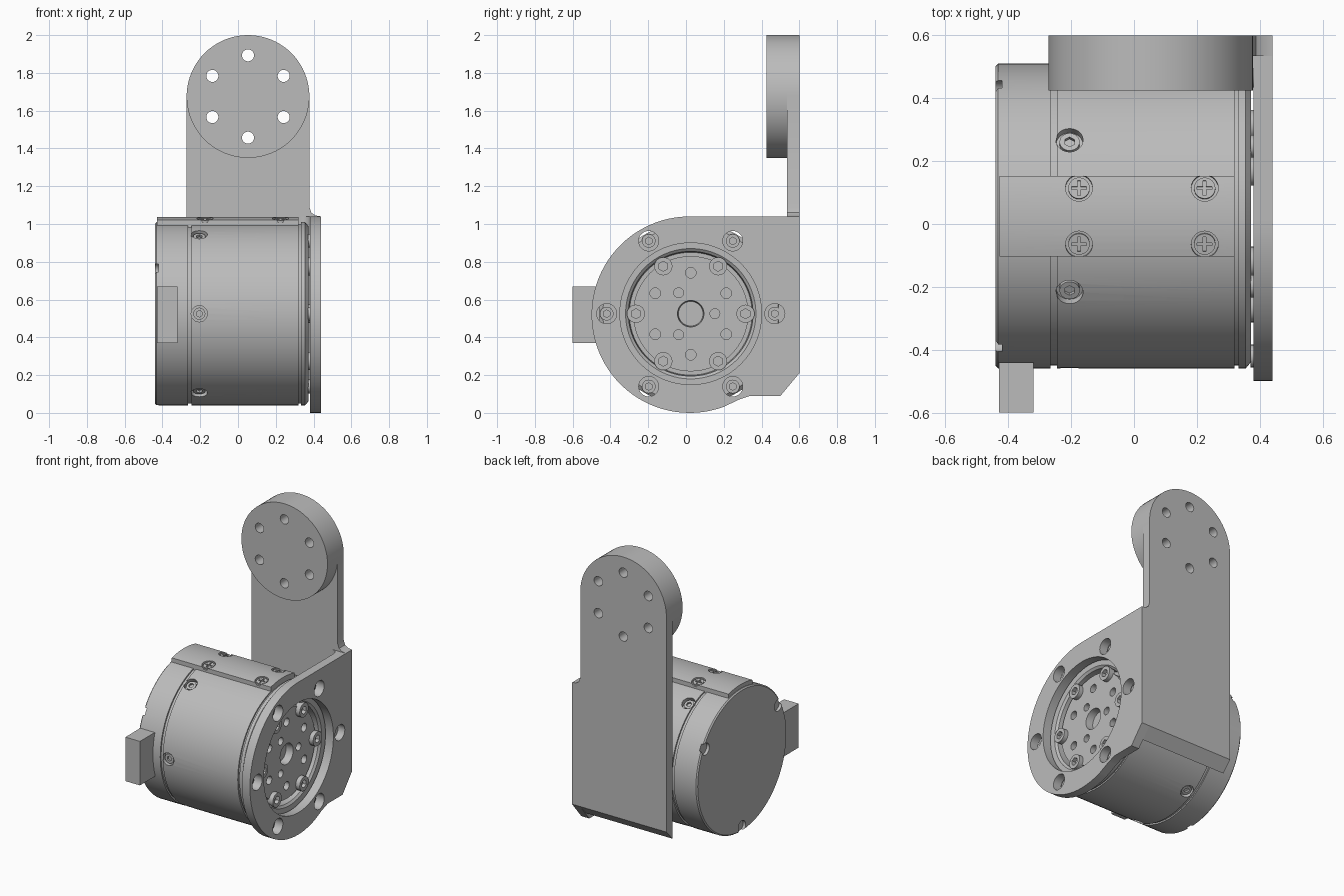
import bpy, bmesh
from math import sin, cos, pi, radians
from mathutils import Vector, Matrix

cube = bpy.data.objects.get("Cube")
if cube:
    bpy.data.objects.remove(cube)

grey = bpy.data.materials.new("plain grey")
grey.use_nodes = True
grey.diffuse_color = (0.5, 0.5, 0.5, 1)
grey.node_tree.nodes["Principled BSDF"].inputs["Base Color"].default_value = (0.5, 0.5, 0.5, 1)

AXIS = Vector((0, 0.025, 0.525))      # motor axis, running along x
X, Y, Z = Vector((1, 0, 0)), Vector((0, 1, 0)), Vector((0, 0, 1))
SIXTH = [radians(60 * k) for k in range(6)]


def radial(angle):
    return Vector((0, cos(angle), sin(angle)))


def on_motor(x, r, angle):
    return AXIS + X * x + radial(angle) * r


def finish(name, bm):
    bmesh.ops.recalc_face_normals(bm, faces=bm.faces)
    mesh = bpy.data.meshes.new(name)
    bm.to_mesh(mesh)
    bm.free()
    mesh.materials.append(grey)
    obj = bpy.data.objects.new(name, mesh)
    bpy.context.collection.objects.link(obj)
    return obj


def activate(obj):
    bpy.ops.object.select_all(action='DESELECT')
    obj.select_set(True)
    bpy.context.view_layer.objects.active = obj


def smooth(obj):
    activate(obj)
    bpy.ops.object.shade_smooth_by_angle(angle=radians(25))


def prism(name, points, axis, low, high):
    """Extrude a 2D outline along an axis."""
    place = {"x": lambda a, b, t: (t, a, b), "y": lambda a, b, t: (a, t, b),
             "z": lambda a, b, t: (a, b, t)}[axis]
    bm = bmesh.new()
    face = bm.faces.new([bm.verts.new(place(a, b, low)) for a, b in points])
    new = bmesh.ops.extrude_face_region(bm, geom=[face])["geom"]
    step = Vector(place(0, 0, high - low))
    bmesh.ops.translate(bm, vec=step, verts=[v for v in new if isinstance(v, bmesh.types.BMVert)])
    return finish(name, bm)


def lathe(name, profile, steps):
    """Revolve (x, radius) points around the motor axis."""
    bm = bmesh.new()
    verts = [bm.verts.new(AXIS + X * x + Z * r) for x, r in profile]
    edges = [bm.edges.new(pair) for pair in zip(verts, verts[1:])]
    bmesh.ops.spin(bm, geom=verts + edges, cent=AXIS, axis=X, angle=2 * pi, steps=steps)
    bmesh.ops.remove_doubles(bm, verts=bm.verts, dist=0.0005)
    return finish(name, bm)


def rod(bm, base, direction, radius, length, sides=24):
    turn = direction.to_track_quat('Z', 'Y').to_matrix().to_4x4()
    where = Matrix.Translation(base + direction * length / 2) @ turn
    bmesh.ops.create_cone(bm, cap_ends=True, segments=sides, radius1=radius,
                          radius2=radius, depth=length, matrix=where)


def cut(obj, bm):
    cutter = finish("cutter", bm)
    cutter.hide_render = True
    mod = obj.modifiers.new("holes", 'BOOLEAN')
    mod.operation, mod.solver, mod.object = 'DIFFERENCE', 'EXACT', cutter
    activate(obj)
    bpy.ops.object.modifier_apply(modifier=mod.name)
    bpy.data.objects.remove(cutter)


# Motor body: rear cap, grooves, front rim, recessed rotor and centre bore
body = lathe("motor_body", [
    (-.44, 0), (-.44, .477), (-.432, .485), (-.265, .485), (-.265, .475), (-.245, .475),
    (-.245, .485), (.32, .485), (.32, .475), (.333, .475), (.333, .485), (.355, .485),
    (.372, .465), (.372, .345), (.36, .33), (.3, .325), (.3, .305), (.35, .305),
    (.35, .07), (.3, .065), (.3, 0)], 96)
holes = bmesh.new()
for a in SIXTH:
    rod(holes, on_motor(-.205, .455, a), radial(a), .043, .08)
    rod(holes, on_motor(.3, .217, a + pi / 6), X, .028, .1)
for a in SIXTH[::2]:
    rod(holes, on_motor(.3, .128, a), X, .026, .1)
    rod(holes, on_motor(-.42, .452, a + pi / 6), -X, .04, .05)
cut(body, holes)
smooth(body)

# Curved cover pad along the top
arc = [(.128 * k / 6) for k in range(-6, 7)]
outline = [(AXIS.y + s, AXIS.z + (.513 ** 2 - s * s) ** .5) for s in arc]
outline += [(AXIS.y + .128, .96), (AXIS.y - .128, .96)]
pad = prism("top_cover", outline, "x", -.428, .32)
PAD_SPOTS = [(x, pi / 2 + side * .177) for x in (-.175, .225) for side in (-1, 1)]
holes = bmesh.new()
for x, a in PAD_SPOTS:
    rod(holes, on_motor(x, .497, a), radial(a), .043, .06)
cut(pad, holes)
smooth(pad)

# Connector block on the front
prism("connector_block", [(-.43, .37), (-.32, .37), (-.32, .67), (-.43, .67)], "y", -.6, -.44)

# Bracket side plate with motor opening and bolt holes
outline = [(.02 + .52 * cos(a), .52 + .52 * sin(a))
           for a in [radians(90 + 200 * k / 50) for k in range(51)]]
outline += [(.28, .07), (.34, .09), (.5, .09), (.6, .21), (.6, 1.04)]
side = prism("bracket_side_plate", outline, "x", .38, .44)
holes = bmesh.new()
rod(holes, on_motor(.3, 0, 0), X, .375, .3, 96)
for a in SIXTH:
    rod(holes, on_motor(.3, .445, a), X, .053, .3, 32)
cut(side, holes)
smooth(side)

# Bracket back plate: rounded top, wide foot with a slanted lower edge
CX, CZ, R = .053, 1.675, .325
outline = [(CX + R * cos(a), CZ + R * sin(a)) for a in [pi * k / 40 for k in range(41)]]
outline += [(-.272, .14), (.44, .14), (.44, 1.04), (.41, 1.045), (.388, 1.06), (.378, 1.09)]
back = prism("bracket_back_plate", outline, "y", .535, .6)
for v in back.data.vertices:
    if v.co.z < .15 and v.co.y > .59:
        v.co.z = .21

# Round mounting boss on the back plate
boss = prism("mounting_boss", [(CX + R * cos(a), CZ + R * sin(a))
             for a in [2 * pi * k / 80 for k in range(80)]], "y", .425, .54)
for part in (back, boss):
    holes = bmesh.new()
    for a in SIXTH:
        b = a + pi / 6
        rod(holes, Vector((CX + .218 * cos(b), .3, CZ + .218 * sin(b))), Y, .032, .5)
    cut(part, holes)
    smooth(part)

# Fillet in the inner corner of the bracket
curve = [(.335 + .045 * sin(a), .49 + .045 * cos(a)) for a in [pi / 2 * k / 6 for k in range(7)]]
smooth(prism("bracket_fillet", curve + [(.39, .49), (.39, .54), (.335, .54)], "z", .16, 1.04))


def screw_head(name, radius, height, cross):
    """Screw head standing on z = 0 with a hex or cross recess."""
    bm = bmesh.new()
    rod(bm, Vector(), Z, radius, height)
    head = finish(name, bm)
    if cross:
        for size in ((.2, 1, 1), (1, .2, 1)):
            bm = bmesh.new()
            bmesh.ops.create_cube(bm, size=1)
            bmesh.ops.scale(bm, vec=Vector(size) * radius * 1.4, verts=bm.verts)
            bmesh.ops.translate(bm, vec=Z * (height * .5 + radius * .7), verts=bm.verts)
            cut(head, bm)
    else:
        bm = bmesh.new()
        rod(bm, Z * height * .35, Z, radius * .55, height, 6)
        cut(head, bm)
    smooth(head)
    return head


def scatter(head, spots):
    """Place copies of a screw head at (position, direction) pairs."""
    for k, (spot, direction) in enumerate(spots):
        obj = head if k == 0 else head.copy()
        if k:
            bpy.context.collection.objects.link(obj)
        obj.matrix_world = Matrix.Translation(spot) @ direction.to_track_quat('Z', 'Y').to_matrix().to_4x4()


# Screws: body, rotor, flange and cover
scatter(screw_head("body_screw", .032, .02, False),
        [(on_motor(-.205, .453, a), radial(a)) for a in SIXTH])
scatter(screw_head("rotor_bolt", .048, .04, False),
        [(on_motor(.34, .29, a), X) for a in SIXTH])
scatter(screw_head("flange_bolt", .036, .02, False),
        [(on_motor(.37, .445, a), X) for a in SIXTH])
scatter(screw_head("cover_screw", .034, .014, True),
        [(on_motor(x, .494, a), radial(a)) for x, a in PAD_SPOTS])
